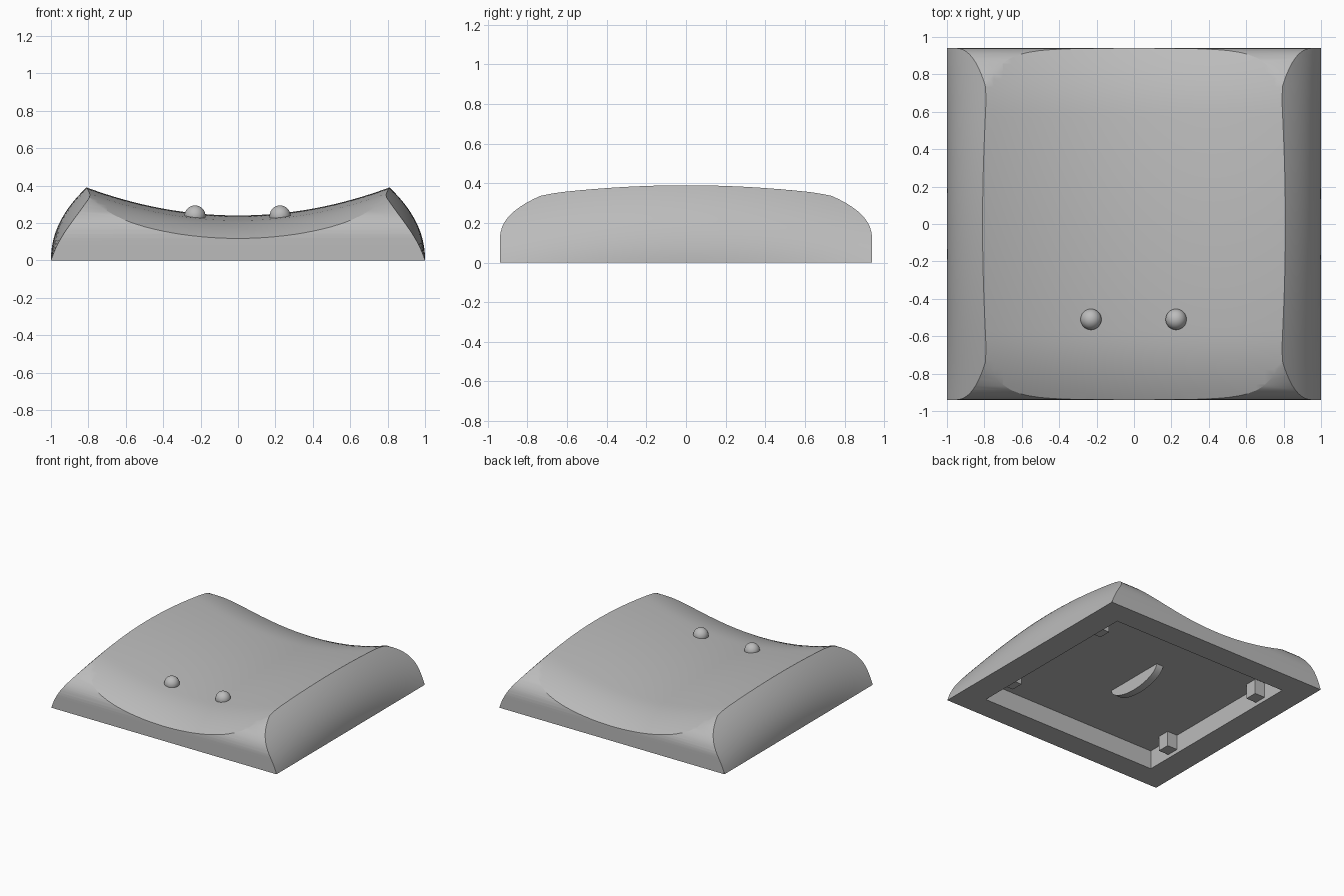
import bpy, bmesh, math

if "Cube" in bpy.data.objects:
    bpy.data.objects.remove(bpy.data.objects["Cube"], do_unlink=True)

grey = bpy.data.materials.new("plain_grey")
grey.use_nodes = True
COLOUR = (0.5, 0.5, 0.5, 1)
grey.diffuse_color = COLOUR
grey.node_tree.nodes["Principled BSDF"].inputs["Base Color"].default_value = COLOUR


def make(name, bm):
    bmesh.ops.recalc_face_normals(bm, faces=bm.faces)
    mesh = bpy.data.meshes.new(name)
    bm.to_mesh(mesh)
    bm.free()
    obj = bpy.data.objects.new(name, mesh)
    bpy.context.collection.objects.link(obj)
    mesh.materials.append(grey)
    return obj


def loft(name, sections):
    """Closed solid through a row of equal, closed cross-sections."""
    bm = bmesh.new()
    rings = [[bm.verts.new(p) for p in s] for s in sections]
    n = len(rings[0])
    for a, b in zip(rings, rings[1:]):
        for i in range(n):
            j = (i + 1) % n
            bm.faces.new((a[i], a[j], b[j], b[i]))
    bm.faces.new(rings[0])
    bm.faces.new(rings[-1])
    return make(name, bm)


def box(name, lo, hi):
    return loft(name, [[(x, lo[1], lo[2]), (x, hi[1], lo[2]), (x, hi[1], hi[2]), (x, lo[1], hi[2])]
                       for x in (lo[0], hi[0])])


def combine(target, other, operation):
    other.hide_render = True
    mod = target.modifiers.new(operation, "BOOLEAN")
    mod.operation, mod.solver, mod.object = operation, "EXACT", other
    bpy.context.view_layer.objects.active = target
    bpy.ops.object.modifier_apply(modifier=mod.name)
    bpy.data.objects.remove(other, do_unlink=True)


def steps(lo, hi, count):
    return [lo + (hi - lo) * i / count for i in range(count + 1)]


def side_x(z, y):
    return 1 - 0.19 * (z / 0.39) ** 2.15 - 0.13 * y * y * z / 0.35


def front_y(z):
    return 0.94 - 0.38 * (max(z - 0.1, 0) / 0.3) ** 2.6


def dish_z(x, y):
    lip = max(abs(y) - 0.6, 0) / 0.34
    return 0.24 + 0.15 * (x / 0.81) ** 2 - 0.03 * (y / 0.65) ** 2 - 0.06 * lip ** 2


# Cap: bulged sides crossed with bulged front and back
heights = steps(0, 0.44, 22)
cap = loft("cap", [[(side_x(z, y), y, z) for z in heights]
                   + [(-side_x(z, y), y, z) for z in reversed(heights)]
                   for y in steps(-1, 1, 32)])
ends = loft("end_profile", [[(x, front_y(z), z) for z in [-0.1] + heights[1:] + [0.46]]
                            + [(x, -front_y(z), z) for z in [0.46] + heights[:0:-1] + [-0.1]]
                            for x in (-1.2, 1.2)])
combine(cap, ends, "INTERSECT")

# Scooped top with rolled front and back lips
dish = loft("dish_cutter", [[(x, y, dish_z(x, y)) for x in steps(-1.1, 1.1, 44)]
                            + [(1.1, y, 0.8), (-1.1, y, 0.8)]
                            for y in steps(-1.02, 1.02, 50)])
combine(cap, dish, "DIFFERENCE")

# Hollow underside
combine(cap, box("cavity_cutter", (-0.79, -0.75, -0.1), (0.79, 0.75, 0.15)), "DIFFERENCE")

# Clips inside the side walls
for side, label in ((1, "left"), (-1, "right")):
    for y, place in ((-0.5, "front"), (0.5, "back")):
        xs = sorted((side * 0.7, side * 0.8))
        box(f"clip_{place}_{label}", (xs[0], y - 0.05, 0.03), (xs[1], y + 0.05, 0.155))

# Half-round fin under the ceiling
arc = [math.pi * i / 20 for i in range(21)]
loft("centre_fin", [[(x, 0.26 * math.cos(a), 0.155 - 0.11 * math.sin(a)) for a in arc]
                    for x in (-0.06, 0.0)])

# Two round finger bumps
for x, label in ((0.225, "left"), (-0.23, "right")):
    bm = bmesh.new()
    bmesh.ops.create_uvsphere(bm, u_segments=32, v_segments=16, radius=0.056)
    bump = make("bump_" + label, bm)
    bump.location = (x, -0.51, 0.238)

# Smooth shading with sharp creases
bpy.ops.object.select_all(action="DESELECT")
for obj in bpy.context.collection.objects:
    if obj.type == "MESH" and grey.name in obj.data.materials:
        obj.select_set(True)
        bpy.context.view_layer.objects.active = obj
bpy.ops.object.shade_smooth_by_angle(angle=math.radians(25))
